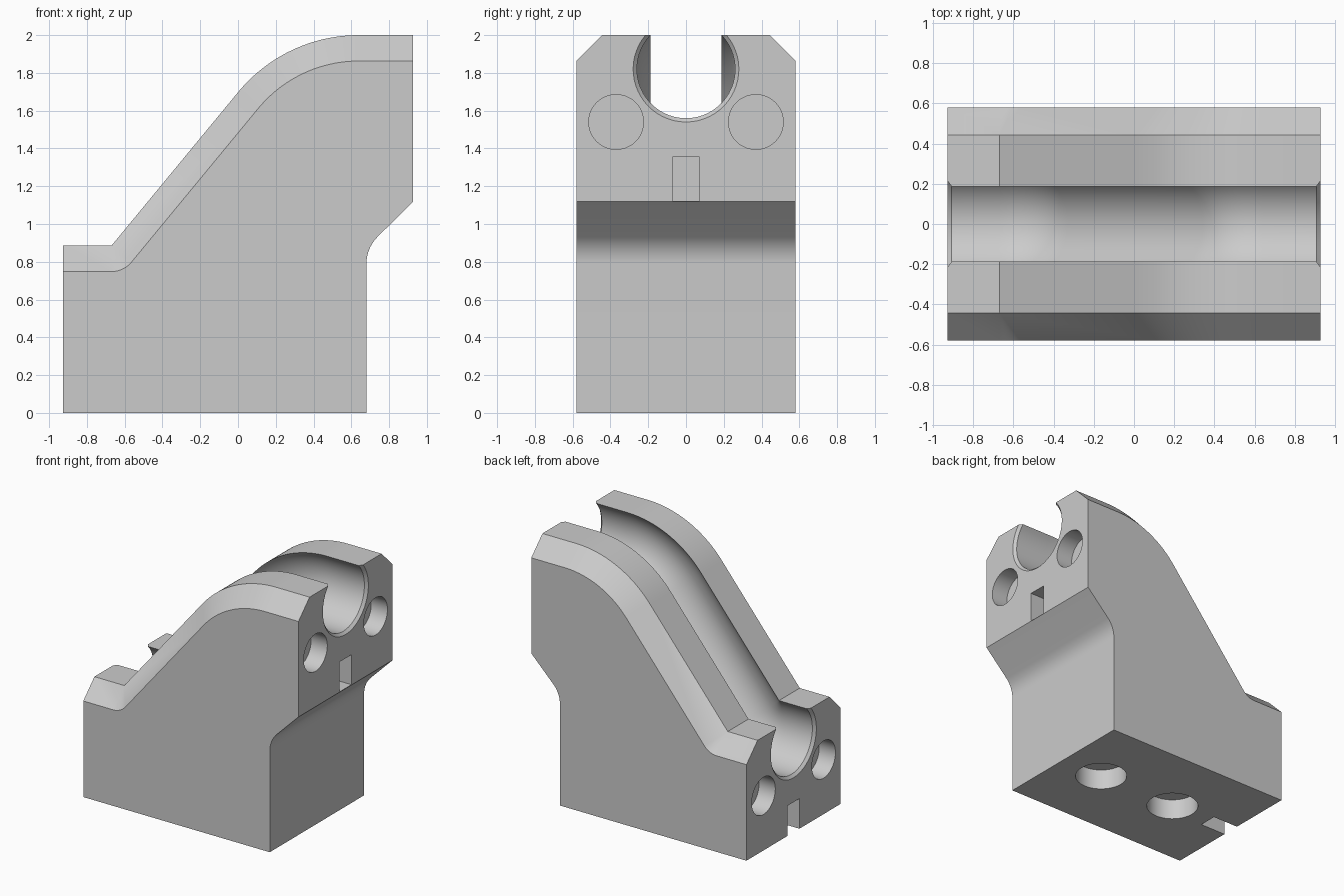
import bpy, bmesh
from math import sin, cos, acos, asin, atan2, hypot, pi
from mathutils import Matrix

cube = bpy.data.objects.get("Cube")
if cube:
    bpy.data.objects.remove(cube, do_unlink=True)

# Main dimensions
END, SIDE, BEVEL = 0.927, 0.58, 0.137
BORE, MOUTH, AXIS, LIP = 0.26, 0.28, 0.18, 0.02
LOW_X, LOW_Z = -0.67, 0.885
TOP_X, TOP_Z, BEND = 0.64, 2.0, 0.828

# Slope angle that runs tangent from the lower corner to the upper bend
dx, dz = TOP_X - LOW_X, LOW_Z - (TOP_Z - BEND)
SLOPE = asin(BEND / hypot(dx, dz)) + atan2(-dz, dx)


def top_path(depth_of):
    """Top edge, offset inward; depth_of(is_end) gives the offset."""
    e, d = depth_of(True), depth_of(False)
    pts = [(-END, LOW_Z - e), (-END + LIP, LOW_Z - d)]
    for i in range(13):
        a = SLOPE * i / 12
        pts.append((LOW_X + d * sin(a), LOW_Z - d * cos(a)))
    for i in range(25):
        a = SLOPE * (1 - i / 24)
        pts.append((TOP_X - (BEND - d) * sin(a), TOP_Z - BEND + (BEND - d) * cos(a)))
    return pts + [(END - LIP, TOP_Z - d), (END, TOP_Z - e)]


def groove_point(f, radius):
    t0 = acos(AXIS / radius)
    t = t0 + (2 * pi - 2 * t0) * f
    return radius * sin(t), AXIS - radius * cos(t)


# Cross-section: (y, depth) pairs for the ends and for the run between them
N = 40
groove = [(groove_point(i / N, MOUTH), groove_point(i / N, BORE)) for i in range(N + 1)]
shoulder = [((SIDE, BEVEL),) * 2, ((SIDE - BEVEL, 0),) * 2]
mirrored = [((-y, d),) * 2 for (y, d), _ in reversed(shoulder)]
section = shoulder + groove + mirrored

# Body: grooved top, then sides, ends and stepped underside
bm = bmesh.new()
rows = []
for end, mid in section:
    path = top_path(lambda is_end: end[1] if is_end else mid[1])
    last = len(path) - 1
    rows.append([bm.verts.new((x, end[0] if k in (0, last) else mid[0], z))
                 for k, (x, z) in enumerate(path)])
for a, b in zip(rows, rows[1:]):
    for k in range(last):
        bm.faces.new((a[k], a[k + 1], b[k + 1], b[k]))

under = [(END, 1.119)]
for i in range(11):
    a = pi / 4 * (1 - i / 10)
    under.append((0.88 - 0.2 * cos(a), 0.79 + 0.2 * sin(a)))
under += [(0.68, 0), (-END, 0)]
left, right = ([bm.verts.new((x, y, z)) for x, z in under] for y in (SIDE, -SIDE))
for k in range(len(under) - 1):
    bm.faces.new((left[k], left[k + 1], right[k + 1], right[k]))
bm.faces.new(rows[0] + left)
bm.faces.new(rows[-1] + right)
bm.faces.new([r[0] for r in rows] + [right[-1], left[-1]])
bm.faces.new([r[-1] for r in rows] + [right[0], left[0]])
bmesh.ops.remove_doubles(bm, verts=bm.verts, dist=1e-5)
bmesh.ops.recalc_face_normals(bm, faces=bm.faces)


def make_object(name, mesh_data):
    mesh = bpy.data.meshes.new(name)
    mesh_data.to_mesh(mesh)
    mesh_data.free()
    ob = bpy.data.objects.new(name, mesh)
    bpy.context.collection.objects.link(ob)
    return ob


body = make_object("grooved_ramp_block", bm)

# Cutters: round pockets and key slots
cut = bmesh.new()


def pocket(loc, radius, depth, axis):
    turn = Matrix.Rotation(pi / 2, 4, "Y") if axis == "X" else Matrix()
    bmesh.ops.create_cone(cut, cap_ends=True, segments=48, radius1=radius, radius2=radius,
                          depth=2 * depth, matrix=Matrix.Translation(loc) @ turn)


def slot(x, z_low, z_high):
    size = Matrix.Diagonal((0.44, 0.144, z_high - z_low, 1))
    bmesh.ops.create_cube(cut, size=1,
                          matrix=Matrix.Translation((x, 0, (z_low + z_high) / 2)) @ size)


for y in (-0.37, 0.37):
    pocket((END, y, 1.54), 0.145, 0.14, "X")
    pocket((-END, y, 0.425), 0.145, 0.14, "X")
for x in (-0.368, 0.315):
    pocket((x, 0, 0), 0.188, 0.16, "Z")
slot(END, 1.122, 1.355)
slot(-END, -0.1, 0.235)
cutter = make_object("pocket_cutter", cut)
cutter.hide_render = True

mod = body.modifiers.new("pockets", "BOOLEAN")
mod.operation, mod.solver, mod.object = "DIFFERENCE", "EXACT", cutter
bpy.ops.object.select_all(action="DESELECT")
body.select_set(True)
bpy.context.view_layer.objects.active = body
bpy.ops.object.modifier_apply(modifier=mod.name)
bpy.data.objects.remove(cutter, do_unlink=True)

# Plain grey finish
grey = bpy.data.materials.new("light_grey")
grey.use_nodes = True
color = (0.6, 0.6, 0.6, 1)
grey.diffuse_color = color
grey.node_tree.nodes["Principled BSDF"].inputs["Base Color"].default_value = color
body.data.materials.clear()
body.data.materials.append(grey)
bpy.ops.object.shade_smooth_by_angle()
